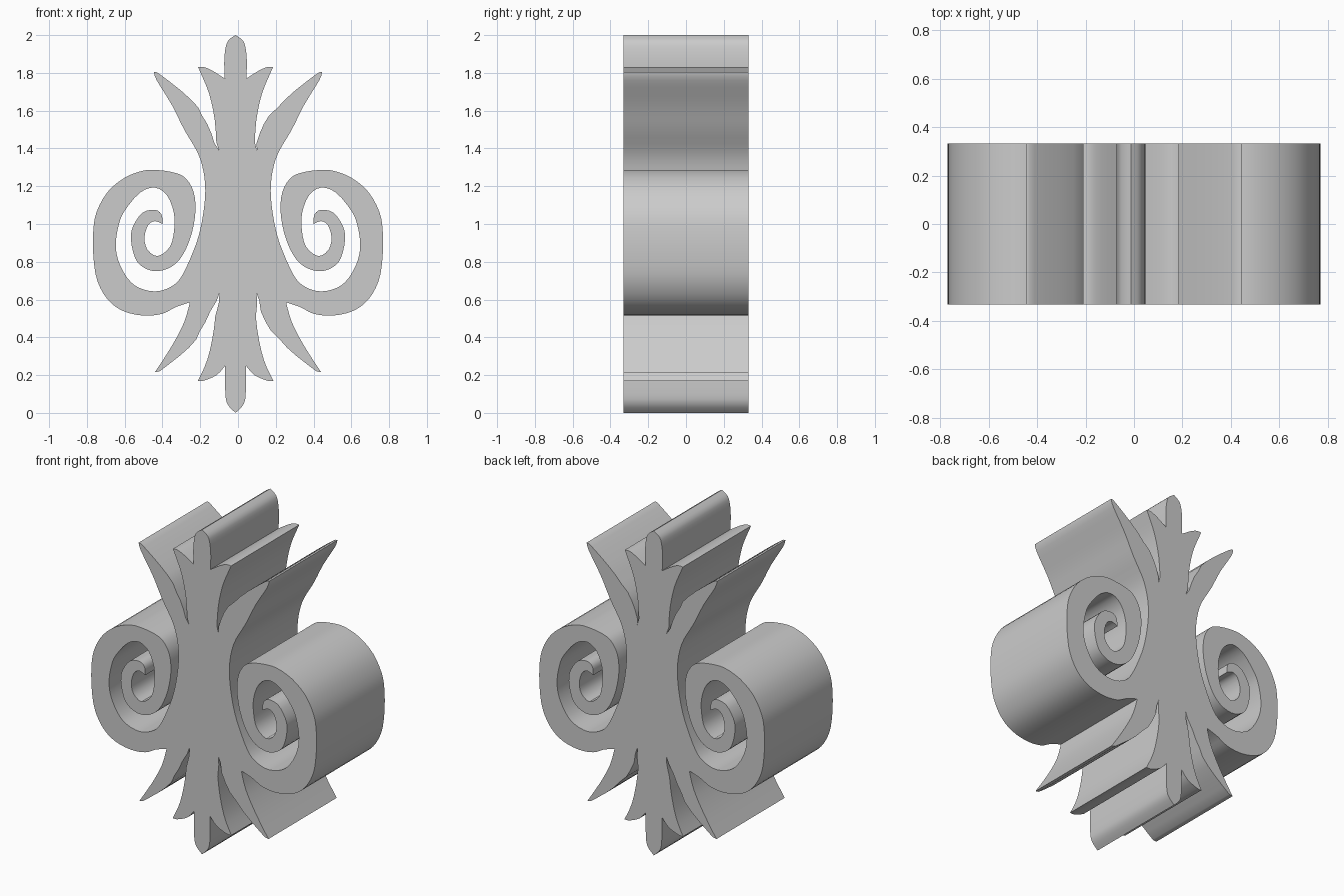
import bpy
import bmesh
import math
from mathutils import Vector

cube = bpy.data.objects.get("Cube")
if cube:
    bpy.data.objects.remove(cube, do_unlink=True)

HALF_DEPTH = 0.332
STEPS = 3
CENTRE_LEAN = -0.013

# Smooth runs of the half outline, top to bottom; corners fall between runs
crown = [(0, 2), (.04, 1.97), (.055, 1.92), (.06, 1.85), (.057, 1.77)]
upper_barb_top = [(.057, 1.77), (.12, 1.81), (.165, 1.83), (.198, 1.83)]
upper_barb_under = [(.198, 1.83), (.185, 1.8), (.14, 1.69), (.11, 1.55), (.1, 1.39)]
upper_leaf_inner = [(.1, 1.39), (.15, 1.53), (.25, 1.66), (.41, 1.79), (.445, 1.805)]
body_side = [(.445, 1.805), (.43, 1.76), (.35, 1.63), (.285, 1.5), (.22, 1.39),
             (.19, 1.31), (.174, 1.21), (.178, 1.1), (.2, .97), (.235, .86)]
scroll_channel = [(.3, .72), (.36, .665), (.44, .643), (.53, .665), (.59, .72),
                  (.635, .81), (.647, .9), (.63, 1), (.6, 1.07), (.52, 1.165),
                  (.44, 1.193), (.375, 1.15), (.34, 1.06), (.338, .97), (.36, .88),
                  (.425, .83), (.48, .865), (.495, .93), (.475, .995), (.44, 1.015),
                  (.4, 1)]
scroll_outside = [(.4, 1), (.405, 1.05), (.44, 1.075), (.505, 1.06), (.555, .99),
                  (.567, .92), (.545, .82), (.5, .77), (.43, .75), (.35, .775),
                  (.29, .84), (.245, .95), (.225, 1.07), (.235, 1.17), (.275, 1.24),
                  (.33, 1.27), (.42, 1.285), (.5, 1.283), (.6, 1.245), (.69, 1.17),
                  (.75, 1.06), (.767, .95), (.765, .82), (.745, .7), (.69, .6),
                  (.61, .54), (.5, .515), (.4, .525), (.33, .56), (.255, .585)]
lower_leaf_outer = [(.255, .585), (.285, .48), (.35, .355), (.44, .215)]
lower_leaf_tip = [(.44, .215), (.415, .22)]
lower_leaf_inner = [(.415, .22), (.26, .345), (.16, .48), (.098, .635)]
lower_barb_top = [(.098, .635), (.115, .44), (.15, .28), (.2, .17)]
lower_barb_under = [(.2, .17), (.17, .17), (.1, .2), (.055, .25)]
foot = [(.055, .25), (.055, .13), (.045, .05), (0, 0)]

runs = [crown, upper_barb_top, upper_barb_under, upper_leaf_inner,
        body_side + scroll_channel, scroll_outside, lower_leaf_outer,
        lower_leaf_tip, lower_leaf_inner, lower_barb_top, lower_barb_under, foot]


def smooth_run(points):
    """Pass a flowing curve through the points, leaving out the last one."""
    pts = [Vector(p) for p in points]
    pts = [pts[0]] + pts + [pts[-1]]
    result = []
    for a, b, c, d in zip(pts, pts[1:], pts[2:], pts[3:]):
        for step in range(STEPS):
            t = step / STEPS
            tangent_b, tangent_c = (c - a) / 2, (d - b) / 2
            result.append(b * (2 * t**3 - 3 * t**2 + 1) + tangent_b * (t**3 - 2 * t**2 + t)
                          + c * (3 * t**2 - 2 * t**3) + tangent_c * (t**3 - t**2))
    return result


def lean(x, z):
    """Nudge the central crown and foot slightly off the axis."""
    at_ends = z > 1.42 or z < 0.55
    return x + CENTRE_LEAN if at_ends and abs(x) < 0.21 else x


def make_material(name, colour):
    material = bpy.data.materials.new(name)
    material.use_nodes = True
    material.diffuse_color = colour
    for node in material.node_tree.nodes:
        if node.type == 'BSDF_PRINCIPLED':
            node.inputs["Base Color"].default_value = colour
    return material


def extrude_outline(name, outline, material):
    """Fill a closed outline and give it depth along y."""
    bm = bmesh.new()
    verts = [bm.verts.new((x, -HALF_DEPTH, z)) for x, z in outline]
    face = bm.faces.new(verts)
    extruded = bmesh.ops.extrude_face_region(bm, geom=[face], use_keep_orig=True)
    moved = [g for g in extruded["geom"] if isinstance(g, bmesh.types.BMVert)]
    bmesh.ops.translate(bm, verts=moved, vec=(0, 2 * HALF_DEPTH, 0))
    bmesh.ops.recalc_face_normals(bm, faces=bm.faces[:])
    mesh = bpy.data.meshes.new(name)
    bm.to_mesh(mesh)
    bm.free()
    mesh.materials.append(material)
    obj = bpy.data.objects.new(name, mesh)
    bpy.context.collection.objects.link(obj)
    return obj


# Full outline: one side down, the mirrored side back up
half = [p for run in runs for p in smooth_run(run)] + [Vector((0, 0))]
mirrored = [Vector((-p.x, p.y)) for p in reversed(half[1:-1])]
outline = [(lean(p.x, p.y), p.y) for p in half + mirrored]

grey = make_material("plain grey", (0.6, 0.6, 0.6, 1))
ornament = extrude_outline("scroll_ornament", outline, grey)

# Smooth curved walls with crisp rims and tips
bpy.ops.object.select_all(action='DESELECT')
ornament.select_set(True)
bpy.context.view_layer.objects.active = ornament
bpy.ops.object.shade_smooth_by_angle(angle=math.radians(30))
